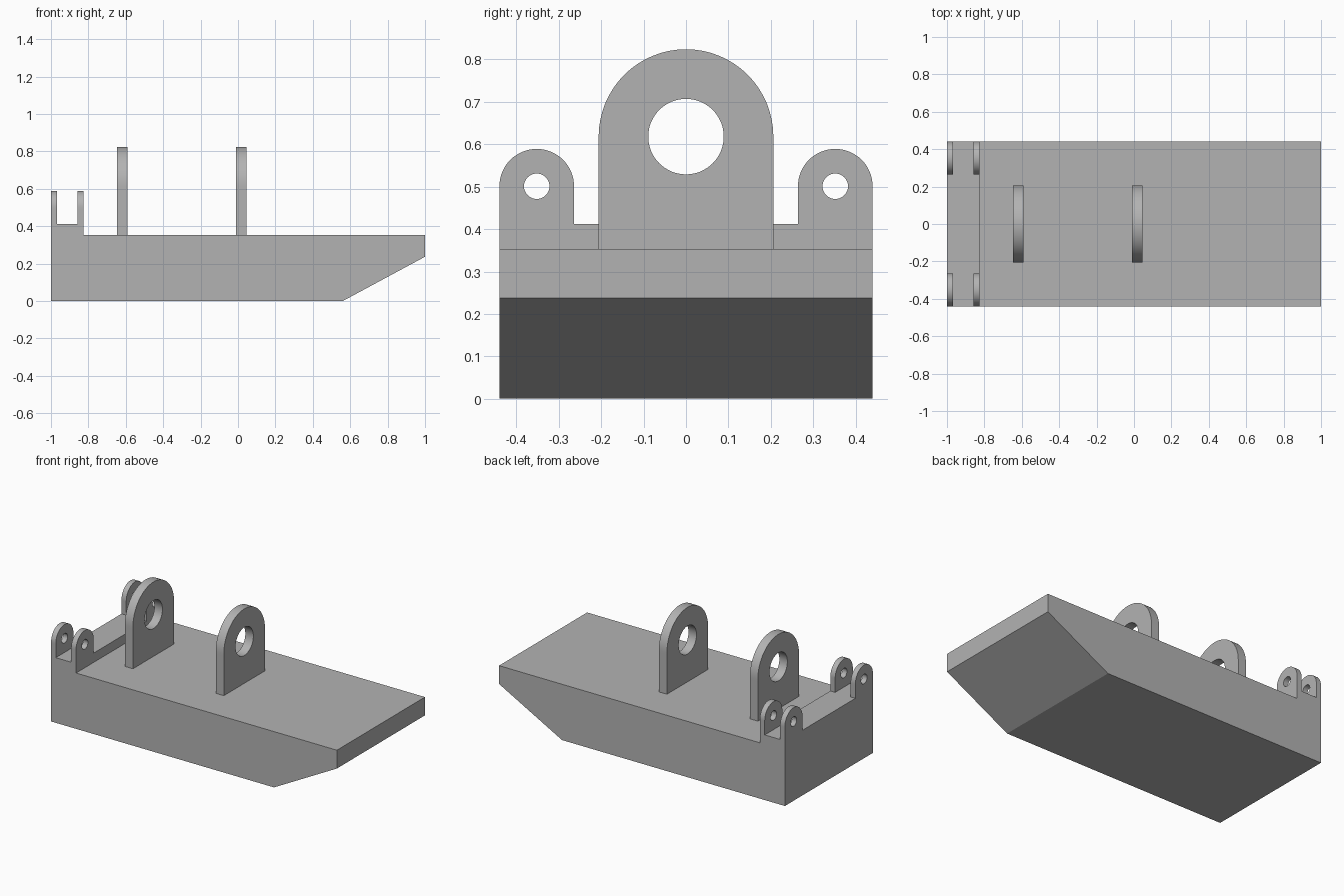
import bpy
import bmesh
from math import atan2, cos, pi, sin

cube = bpy.data.objects.get("Cube")
if cube:
    bpy.data.objects.remove(cube, do_unlink=True)

# Single plain grey
GREY = (0.45, 0.45, 0.45, 1.0)
grey = bpy.data.materials.new("plain_grey")
grey.use_nodes = True
grey.diffuse_color = GREY
grey.node_tree.nodes["Principled BSDF"].inputs["Base Color"].default_value = GREY


def add_object(name, bm, smooth=False):
    bmesh.ops.recalc_face_normals(bm, faces=bm.faces)
    mesh = bpy.data.meshes.new(name)
    bm.to_mesh(mesh)
    bm.free()
    mesh.materials.append(grey)
    obj = bpy.data.objects.new(name, mesh)
    bpy.context.collection.objects.link(obj)
    if smooth:
        bpy.ops.object.select_all(action="DESELECT")
        obj.select_set(True)
        bpy.context.view_layer.objects.active = obj
        bpy.ops.object.shade_smooth_by_angle()
    return obj


def lug(name, x0, x1, y, z, radius, hole, base, steps=64):
    """Upright plate with a round top and a concentric hole, thick along x."""
    drop = z - base
    angles = [2 * pi * i / steps for i in range(steps)]
    # Extra rays keep the two bottom corners square
    angles += [atan2(-drop, s * radius) % (2 * pi) for s in (-1, 1)]
    angles.sort()
    bm = bmesh.new()
    loops = []
    for a in angles:
        c, s = cos(a), sin(a)
        reach = radius
        if s < -1e-6:
            reach = min(radius / max(abs(c), 1e-6), drop / -s)
        loops.append([bm.verts.new((x, y + r * c, z + r * s))
                      for x, r in ((x0, hole), (x0, reach), (x1, reach), (x1, hole))])
    for i, a in enumerate(loops):
        b = loops[(i + 1) % len(loops)]
        for k in range(4):
            m = (k + 1) % 4
            bm.faces.new((a[k], a[m], b[m], b[k]))
    return add_object(name, bm, smooth=True)


# Body: side profile with sloped underside and raised rear lip
HALF_WIDTH, DECK, LIP = 0.44, 0.353, 0.412
profile = [(-1, 0), (0.56, 0), (1, 0.237), (1, DECK),
           (-0.825, DECK), (-0.825, LIP), (-1, LIP)]
bm = bmesh.new()
face = bm.faces.new([bm.verts.new((x, -HALF_WIDTH, z)) for x, z in profile])
side = bmesh.ops.extrude_face_region(bm, geom=[face])["geom"]
bmesh.ops.translate(bm, vec=(0, 2 * HALF_WIDTH, 0),
                    verts=[v for v in side if isinstance(v, bmesh.types.BMVert)])
add_object("body", bm)

# Two large lugs across the middle of the deck
for name, x in (("rear", -0.647), ("middle", -0.011)):
    lug(f"{name}_large_lug", x, x + 0.056, 0, 0.618, 0.206, 0.089, DECK)

# Paired small lugs at both corners of the lip
for side_name, y in (("left", 0.352), ("right", -0.352)):
    for name, x0, x1 in (("outer", -1, -0.967), ("inner", -0.859, -0.825)):
        lug(f"{side_name}_{name}_small_lug", x0, x1, y, 0.501, 0.088, 0.03, LIP)
